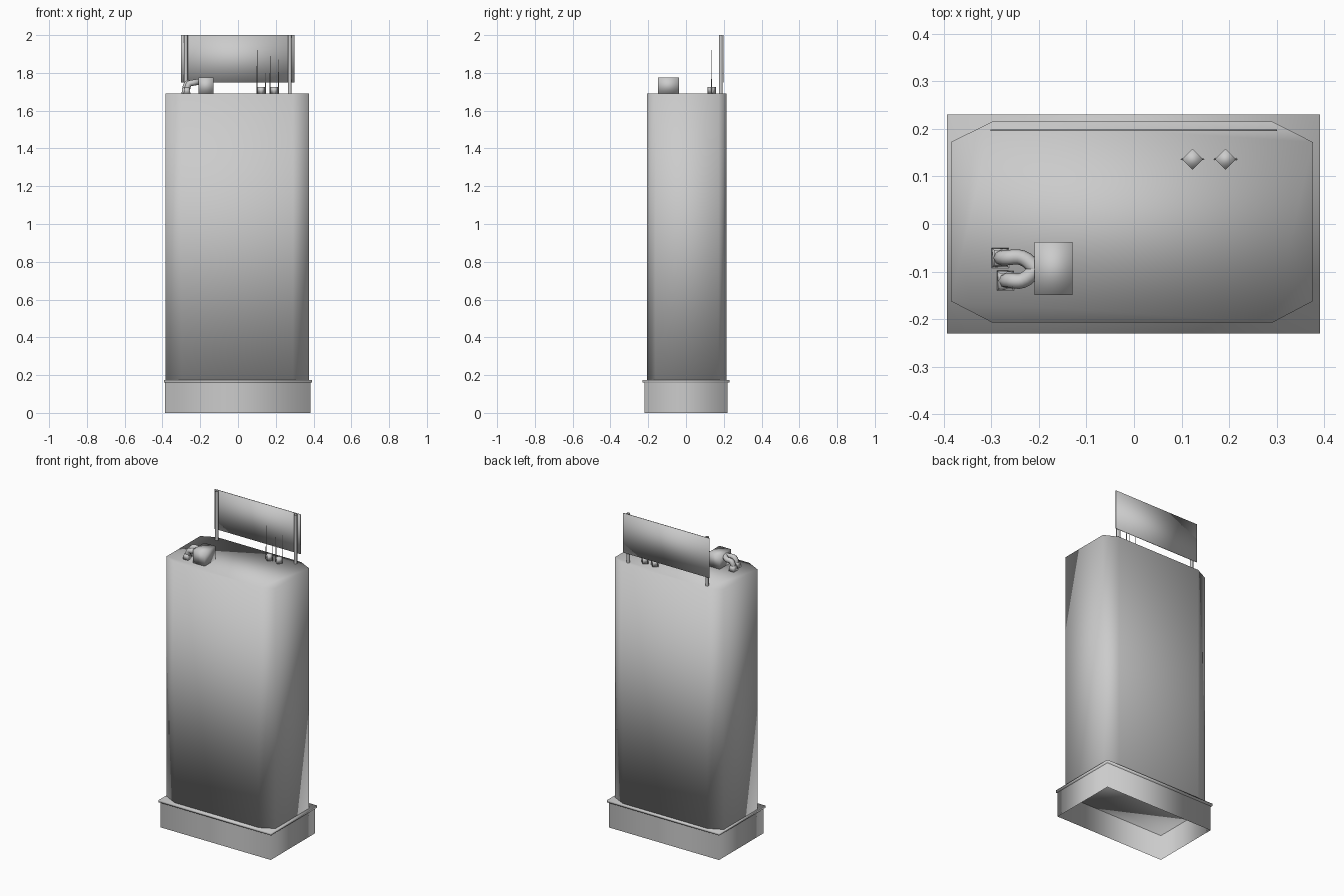
import bpy, bmesh, math

cube = bpy.data.objects.get("Cube")
if cube:
    bpy.data.objects.remove(cube, do_unlink=True)

grey = bpy.data.materials.new("plain grey")
grey.use_nodes = True
grey.diffuse_color = (0.6, 0.6, 0.6, 1)
grey.node_tree.nodes["Principled BSDF"].inputs["Base Color"].default_value = (0.6, 0.6, 0.6, 1)


def prism(name, bottom, z0, z1, top=None, caps=("bottom", "top")):
    """Smooth shaded solid between a bottom and a top outline, caps optional."""
    bm = bmesh.new()
    low = [bm.verts.new((x, y, z0)) for x, y in bottom]
    high = [bm.verts.new((x, y, z1)) for x, y in (top or bottom)]
    n = len(low)
    for i in range(n):
        j = (i + 1) % n
        bm.faces.new((low[i], low[j], high[j], high[i]))
    if "bottom" in caps:
        bm.faces.new(low[::-1])
    if "top" in caps:
        bm.faces.new(high)
    for face in bm.faces:
        face.smooth = True
    mesh = bpy.data.meshes.new(name)
    bm.to_mesh(mesh)
    bm.free()
    mesh.materials.append(grey)
    obj = bpy.data.objects.new(name, mesh)
    bpy.context.collection.objects.link(obj)
    return obj


def rect(x0, x1, y0, y1):
    return [(x0, y0), (x1, y0), (x1, y1), (x0, y1)]


def ring(x, y, r, sides):
    turn = 2 * math.pi / sides
    return [(x + r * math.cos(i * turn), y + r * math.sin(i * turn)) for i in range(sides)]


def pipe(name, points, radius):
    """Round duct along a smooth path."""
    curve = bpy.data.curves.new(name, "CURVE")
    curve.dimensions = "3D"
    curve.bevel_depth = radius
    curve.bevel_resolution = 2
    curve.resolution_u = 4
    spline = curve.splines.new("BEZIER")
    spline.bezier_points.add(len(points) - 1)
    for bp, co in zip(spline.bezier_points, points):
        bp.co = co
        bp.handle_left_type = bp.handle_right_type = "AUTO"
    curve.materials.append(grey)
    bpy.context.collection.objects.link(bpy.data.objects.new(name, curve))


ROOF = 1.69

# Plinth open underneath, with an overhanging ledge
prism("plinth", rect(-0.386, 0.384, -0.221, 0.221), 0, 0.16, caps=())
prism("ledge", rect(-0.393, 0.391, -0.23, 0.23), 0.16, 0.174)

# Tower with cut corners
tower = [(-0.298, -0.207), (0.291, -0.207), (0.376, -0.162), (0.376, 0.172),
         (0.291, 0.215), (-0.298, 0.215), (-0.385, 0.172), (-0.385, -0.162)]
prism("tower", tower, 0.174, ROOF)

# Billboard on two hollow posts
prism("billboard", rect(-0.302, 0.3, 0.195, 0.199), 1.75, 2.0)
for side, x in (("right", -0.276), ("left", 0.274)):
    prism(side + "_billboard_post", ring(x, 0.184, 0.01, 8), ROOF, 2.0, caps=())

# Diamond antenna mounts, each with two thin masts
for side, x, heights in (("right", 0.123, (1.92, 1.8)), ("left", 0.192, (1.89, 1.87))):
    prism(side + "_antenna_mount", ring(x, 0.136, 0.022, 4), ROOF, 1.725)
    for i, top in enumerate(heights):
        mx = x + (-0.022, 0.022)[i]
        prism(f"{side}_antenna_{i + 1}", ring(mx, 0.136, 0.003, 4), ROOF, top,
              top=ring(mx, 0.136, 0.001, 4))

# Roof ventilation unit with two ducts bending down to flared feet
prism("vent_unit", rect(-0.209, -0.129, -0.149, -0.038), ROOF, 1.775)
for side, x, y in (("back", -0.281, -0.071), ("front", -0.27, -0.119)):
    pipe(side + "_duct", [(-0.205, -0.095, 1.753), (-0.235, y, 1.748),
                          (x + 0.012, y, 1.742), (x, y, 1.712)], 0.016)
    prism(side + "_duct_foot", rect(x - 0.018, x + 0.018, y - 0.021, y + 0.021), ROOF, 1.722,
          top=rect(x - 0.013, x + 0.013, y - 0.016, y + 0.016))
